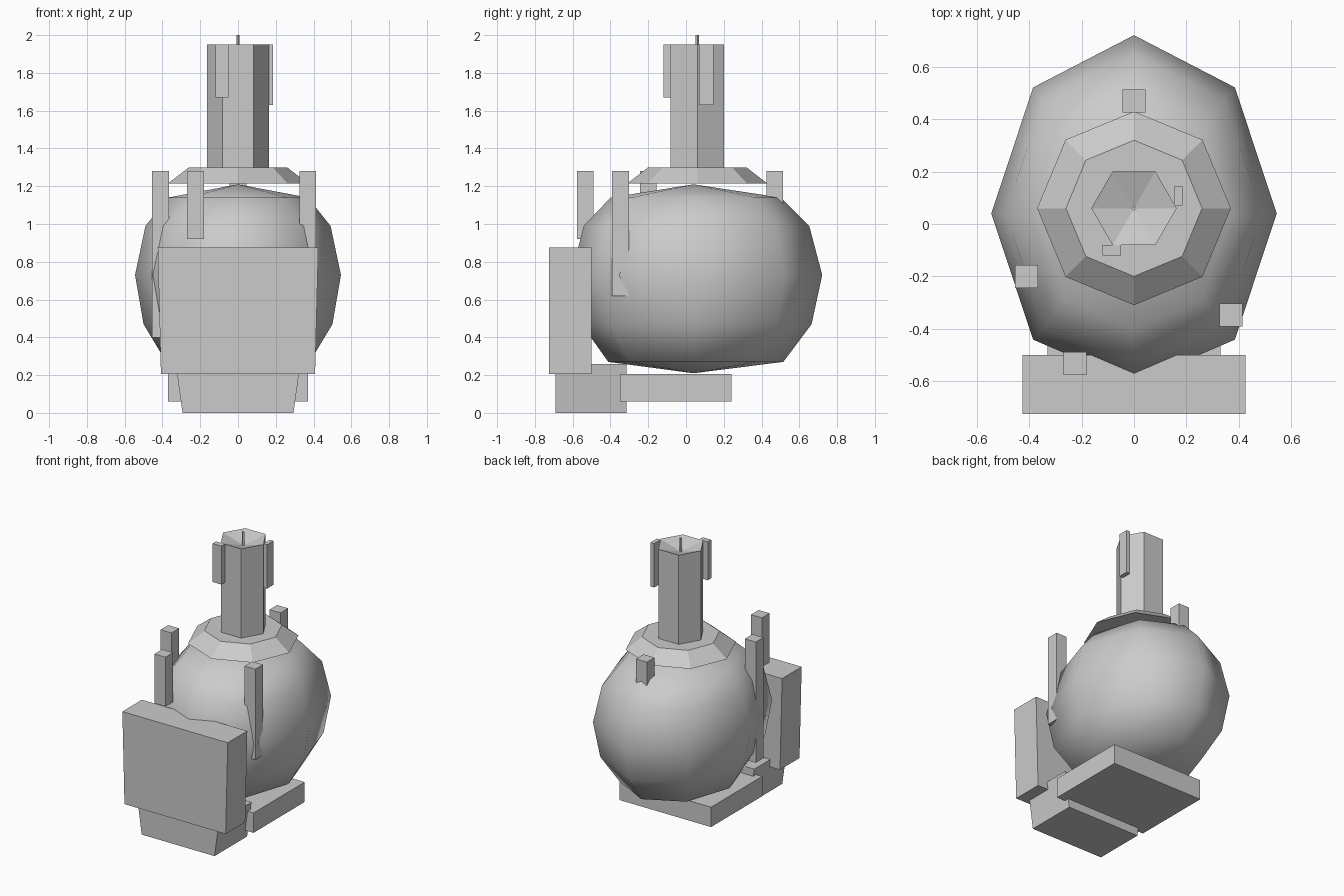
import bpy, bmesh
from math import sin, cos, pi

if "Cube" in bpy.data.objects:
    bpy.data.objects.remove(bpy.data.objects["Cube"], do_unlink=True)

grey = bpy.data.materials.new("plain grey")
grey.use_nodes = True
tone = (0.6, 0.6, 0.6, 1)
grey.diffuse_color = tone
grey.node_tree.nodes["Principled BSDF"].inputs["Base Color"].default_value = tone


def finish(name, bm, smooth=False):
    bmesh.ops.recalc_face_normals(bm, faces=bm.faces)
    for face in bm.faces:
        face.smooth = smooth
    mesh = bpy.data.meshes.new(name)
    bm.to_mesh(mesh)
    bm.free()
    mesh.materials.append(grey)
    obj = bpy.data.objects.new(name, mesh)
    bpy.context.collection.objects.link(obj)
    return obj


def box(name, x, y, z, foot=1):
    """Box from ranges; foot scales the bottom width about its middle."""
    bm = bmesh.new()
    bmesh.ops.create_cube(bm, size=1)
    mid = sum(x) / 2
    for v in bm.verts:
        low = v.co.z < 0
        v.co = (x[v.co.x > 0], y[v.co.y > 0], z[v.co.z > 0])
        if low:
            v.co.x = mid + (v.co.x - mid) * foot
    return finish(name, bm)


def loft(name, rings, sides, centre_y, stretch=1, turn=0, smooth=False):
    """Stack of (radius, height) rings; zero radius makes a point."""
    bm = bmesh.new()
    loops = []
    for r, z in rings:
        if r == 0:
            loops.append([bm.verts.new((0, centre_y, z))] * sides)
            continue
        angles = [turn + 2 * pi * i / sides for i in range(sides)]
        loops.append([bm.verts.new((r * cos(a), centre_y + r * stretch * sin(a), z))
                      for a in angles])
    for a, b in zip(loops, loops[1:]):
        for i in range(sides):
            j = (i + 1) % sides
            bm.faces.new(list(dict.fromkeys((a[i], a[j], b[j], b[i]))))
    for loop in (loops[0], loops[-1]):
        if len(set(loop)) > 2:
            bm.faces.new(loop)
    return finish(name, bm, smooth)


# Rounded body, slightly blunter at the front
body = loft("body", [(0, 0.21), (0.38, 0.27), (0.5, 0.47), (0.545, 0.73),
                     (0.49, 0.99), (0.37, 1.14), (0, 1.21)],
            8, 0.04, stretch=1.25, smooth=True)
for v in body.data.vertices:
    if abs(v.co.x) < 0.01 and v.co.y < -0.1:
        v.co.y = 0.04 + (v.co.y - 0.04) * 0.95

# Collar and hexagonal chimney with a dished top and a thin pin
CY = 0.06
loft("collar", [(0.37, 1.215), (0.26, 1.3)], 8, CY)
loft("chimney", [(0.163, 1.29), (0.163, 1.95), (0, 1.9)], 6, CY)
loft("pin", [(0.009, 1.88), (0.009, 2.0)], 4, CY)
box("chimney_front_plate", (-0.12, -0.05), (-0.12, -0.08), (1.67, 1.95))
box("chimney_side_plate", (0.155, 0.185), (0.07, 0.145), (1.63, 1.95))

# Square posts around the body, sharing one top height
posts = {"front_post": (-0.225, -0.533, 0.92), "right_post": (-0.41, -0.2, 0.4),
         "left_post": (0.37, -0.347, 0.62), "back_post": (0, 0.47, 0.95)}
H = 0.044
for name, (x, y, low) in posts.items():
    box(name, (x - H, x + H), (y - H, y + H), (low, 1.28))

# Front panel, step and base slab
box("front_panel", (-0.425, 0.425), (-0.725, -0.5), (0.205, 0.875), foot=0.96)
box("front_step", (-0.33, 0.33), (-0.69, -0.315), (0, 0.26), foot=0.89)
box("base_slab", (-0.37, 0.37), (-0.35, 0.24), (0.06, 0.205))
